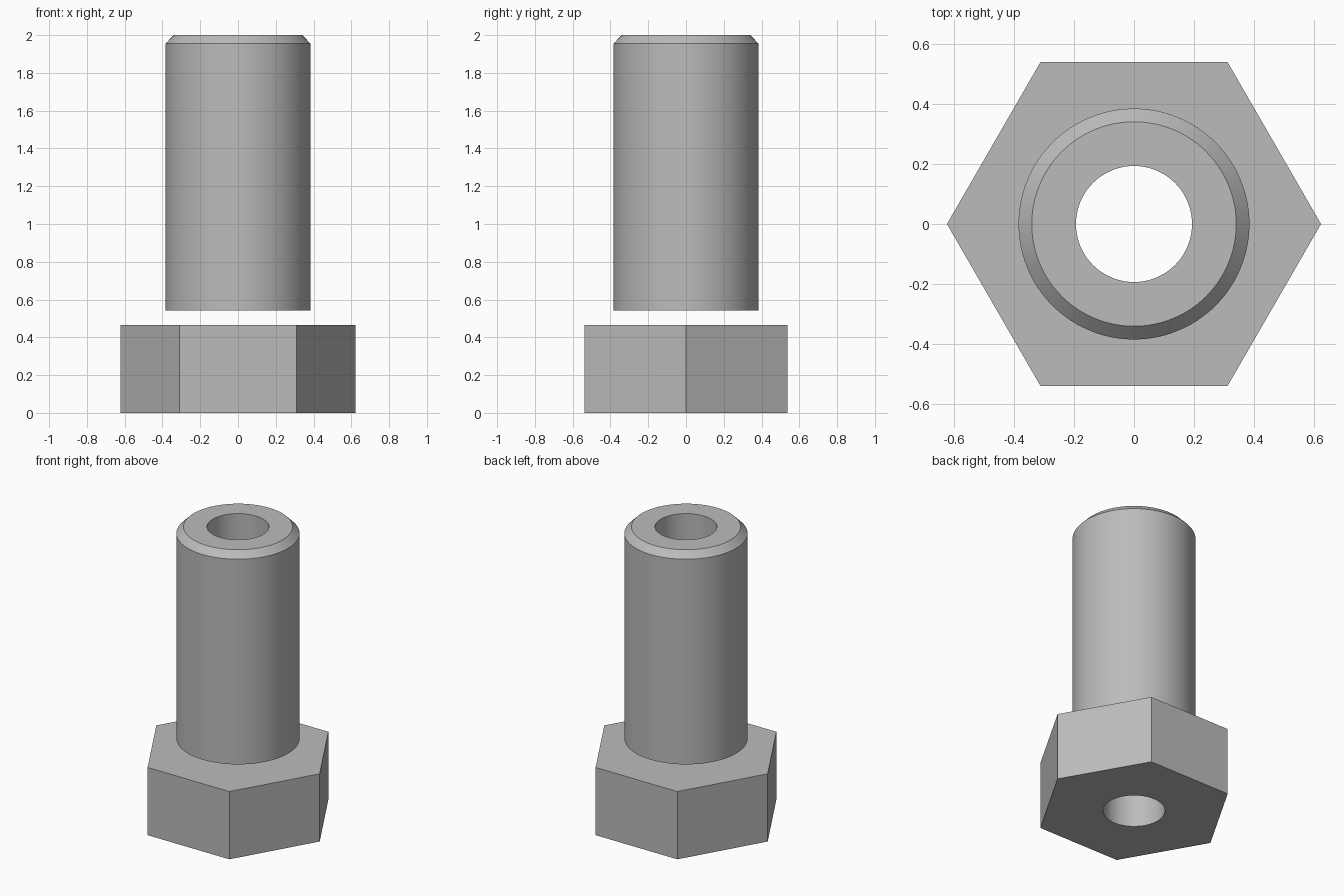
import bpy, bmesh, math

if "Cube" in bpy.data.objects:
    bpy.data.objects.remove(bpy.data.objects["Cube"], do_unlink=True)

SEGMENTS = 96
BORE = 0.193

steel = bpy.data.materials.new("grey_steel")
steel.use_nodes = True
grey = (0.5, 0.5, 0.5, 1)
steel.diffuse_color = grey
steel.node_tree.nodes["Principled BSDF"].inputs["Base Color"].default_value = grey


def prism(name, sides, rings):
    """Closed solid stacked from (radius, height) rings."""
    bm = bmesh.new()
    loops = [[bm.verts.new((r * math.cos(math.tau * i / sides),
                            r * math.sin(math.tau * i / sides), z))
              for i in range(sides)] for r, z in rings]
    bm.faces.new(loops[0][::-1])
    bm.faces.new(loops[-1])
    for low, high in zip(loops, loops[1:]):
        for i in range(sides):
            j = (i + 1) % sides
            bm.faces.new((low[i], low[j], high[j], high[i]))
    mesh = bpy.data.meshes.new(name)
    bm.to_mesh(mesh)
    bm.free()
    obj = bpy.data.objects.new(name, mesh)
    bpy.context.collection.objects.link(obj)
    mesh.materials.append(steel)
    return obj


# Hexagonal head and the separate chamfered shaft floating above it
head = prism("hex_head", 6, [(0.622, 0), (0.622, 0.466)])
shaft = prism("shaft", SEGMENTS, [(0.384, 0.543), (0.384, 1.955), (0.34, 2)])

# Bore drilled through both parts
drill = prism("bore_cutter", SEGMENTS, [(BORE, -0.5), (BORE, 2.5)])
drill.hide_render = True
for part in (head, shaft):
    cut = part.modifiers.new("bore", "BOOLEAN")
    cut.operation = "DIFFERENCE"
    cut.solver = "EXACT"
    cut.object = drill
    bpy.ops.object.select_all(action="DESELECT")
    part.select_set(True)
    bpy.context.view_layer.objects.active = part
    bpy.ops.object.modifier_apply(modifier=cut.name)
    bpy.ops.object.shade_smooth_by_angle(angle=math.radians(30))
bpy.data.objects.remove(drill, do_unlink=True)
